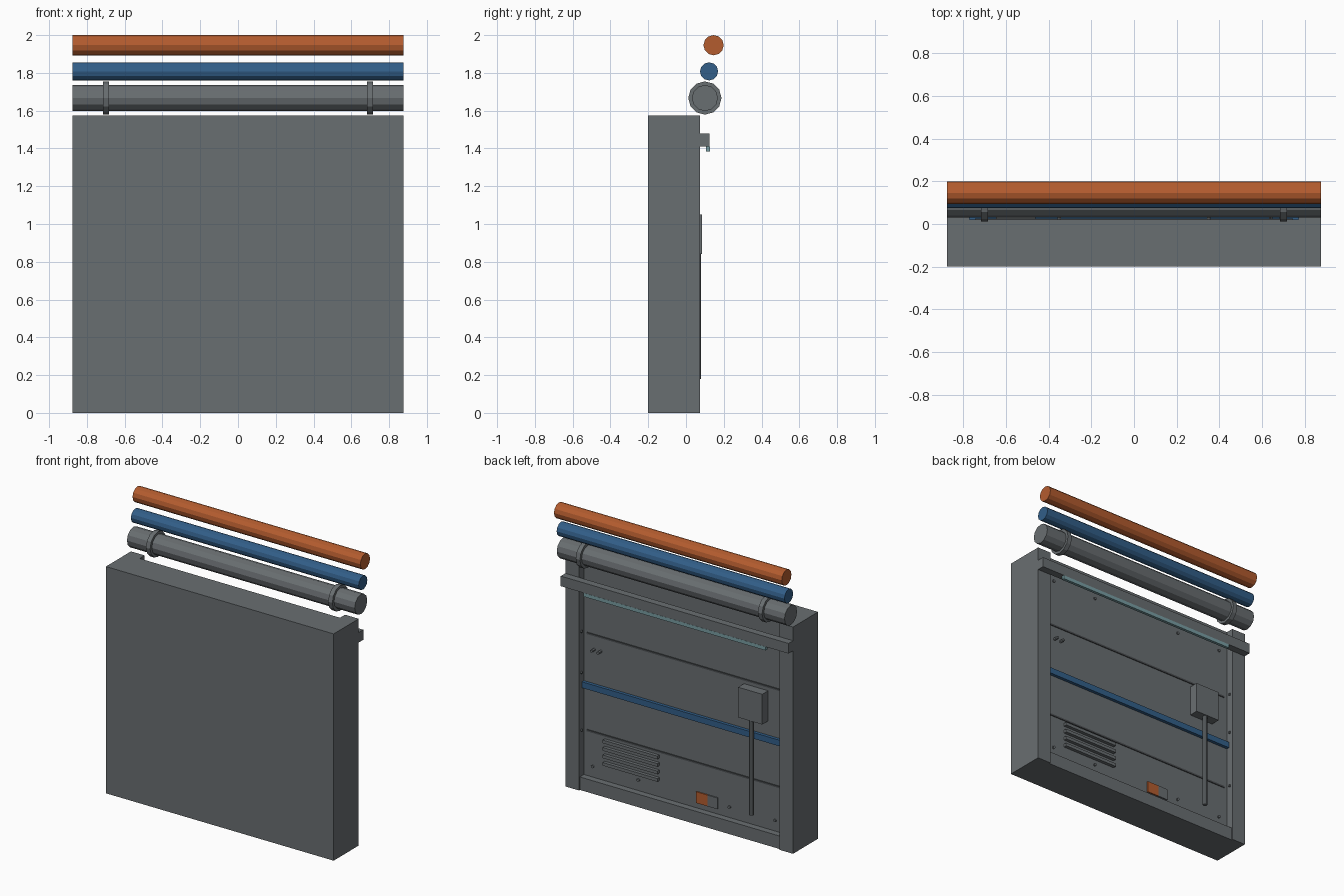
import bpy, math

if "Cube" in bpy.data.objects:
    bpy.data.objects.remove(bpy.data.objects["Cube"])


def material(name, rgb):
    m = bpy.data.materials.new(name)
    m.diffuse_color = (*rgb, 1)
    m.use_nodes = True
    m.node_tree.nodes["Principled BSDF"].inputs["Base Color"].default_value = m.diffuse_color
    return m


GREY = material("steel grey", (0.141, 0.156, 0.165))
DARK = material("dark grey", (0.07, 0.077, 0.083))
BLUE = material("blue", (0.032, 0.114, 0.25))
ORANGE = material("orange", (0.456, 0.107, 0.028))
TEAL = material("pale teal", (0.19, 0.34, 0.365))


def box(name, x, y, z, mat=GREY):
    """Box from (min, max) ranges on each axis."""
    bpy.ops.mesh.primitive_cube_add(size=1, location=[sum(r) / 2 for r in (x, y, z)])
    o = bpy.context.object
    o.name = name
    o.scale = [r[1] - r[0] for r in (x, y, z)]
    bpy.ops.object.transform_apply(location=False, rotation=False, scale=True)
    o.data.materials.append(mat)
    return o


def rod(name, centre, radius, length, axis="X", sides=12, mat=GREY):
    """Flat-sided cylinder along the given axis."""
    rot = {"X": (0, math.pi / 2, 0), "Y": (math.pi / 2, 0, 0), "Z": (0, 0, 0)}[axis]
    bpy.ops.mesh.primitive_cylinder_add(vertices=sides, radius=radius, depth=length,
                                        location=centre, rotation=rot)
    o = bpy.context.object
    o.name = name
    o.data.materials.append(mat)
    return o


W, TOP = 0.875, 1.575   # half width, wall height
PANEL, POST = 0.02, 0.075   # rear planes of recessed panel and posts

# Wall body, corner posts and sill
box("wall_slab", (-W, W), (-0.2, PANEL), (0, TOP))
for s, side in ((-1, "left"), (1, "right")):
    box(f"post_{side}", sorted((s * 0.77, s * W)), (PANEL, POST), (0, TOP))
    for z in (0.41, 0.81, 1.095):
        rod(f"post_bolt_{side}", (s * 0.767, 0.05, z), 0.009, 0.012, "X", 6)
box("sill", (-0.77, 0.77), (PANEL, 0.065), (0, 0.09))

# Rear beam with light strip below
box("rear_beam", (-W, W), (POST, 0.125), (1.41, 1.48))
box("light_strip", (-0.70, 0.70), (0.106, 0.126), (1.385, 1.41), TEAL)

# Pipes above the wall, with clamps on the lowest
rod("grey_pipe", (0, 0.10, 1.667), 0.069, 2 * W)
rod("blue_pipe", (0, 0.122, 1.808), 0.048, 2 * W, mat=BLUE)
rod("orange_pipe", (0, 0.146, 1.9465), 0.0535, 2 * W, mat=ORANGE)
for x in (-0.7, 0.7):
    rod("pipe_clamp", (x, 0.10, 1.667), 0.088, 0.032)

# Panel seams, blue rail and rivets
for z in (0.405, 1.08):
    box("panel_seam", (-0.745, 0.745), (PANEL, 0.026), (z - 0.006, z + 0.006), DARK)
box("blue_rail", (-0.77, 0.77), (PANEL, 0.042), (0.70, 0.742), BLUE)
for x in (-0.70, -0.35, 0.35, 0.70):
    for z in (0.165, 1.41):
        rod("rivet", (x, 0.024, z), 0.01, 0.012, "Y", 6)
for x in (0.64, 0.69):
    rod("panel_stud", (x, 0.037, 0.98), 0.01, 0.036, "Y", 6)

# Vent slats
for i in range(4):
    z = 0.37 - 0.052 * i
    box("vent_slat", (0.19, 0.61), (PANEL, 0.043), (z - 0.011, z + 0.011))

# Control box with conduit
box("control_box", (-0.645, -0.46), (PANEL, 0.085), (0.84, 1.05))
rod("conduit", (-0.548, 0.064, 0.51), 0.016, 0.66, "Z", 8)

# Two-tone label plate
box("label_plate_orange", (-0.185, -0.095), (PANEL, 0.028), (0.127, 0.205), ORANGE)
box("label_plate_grey", (-0.26, -0.185), (PANEL, 0.028), (0.127, 0.205))
